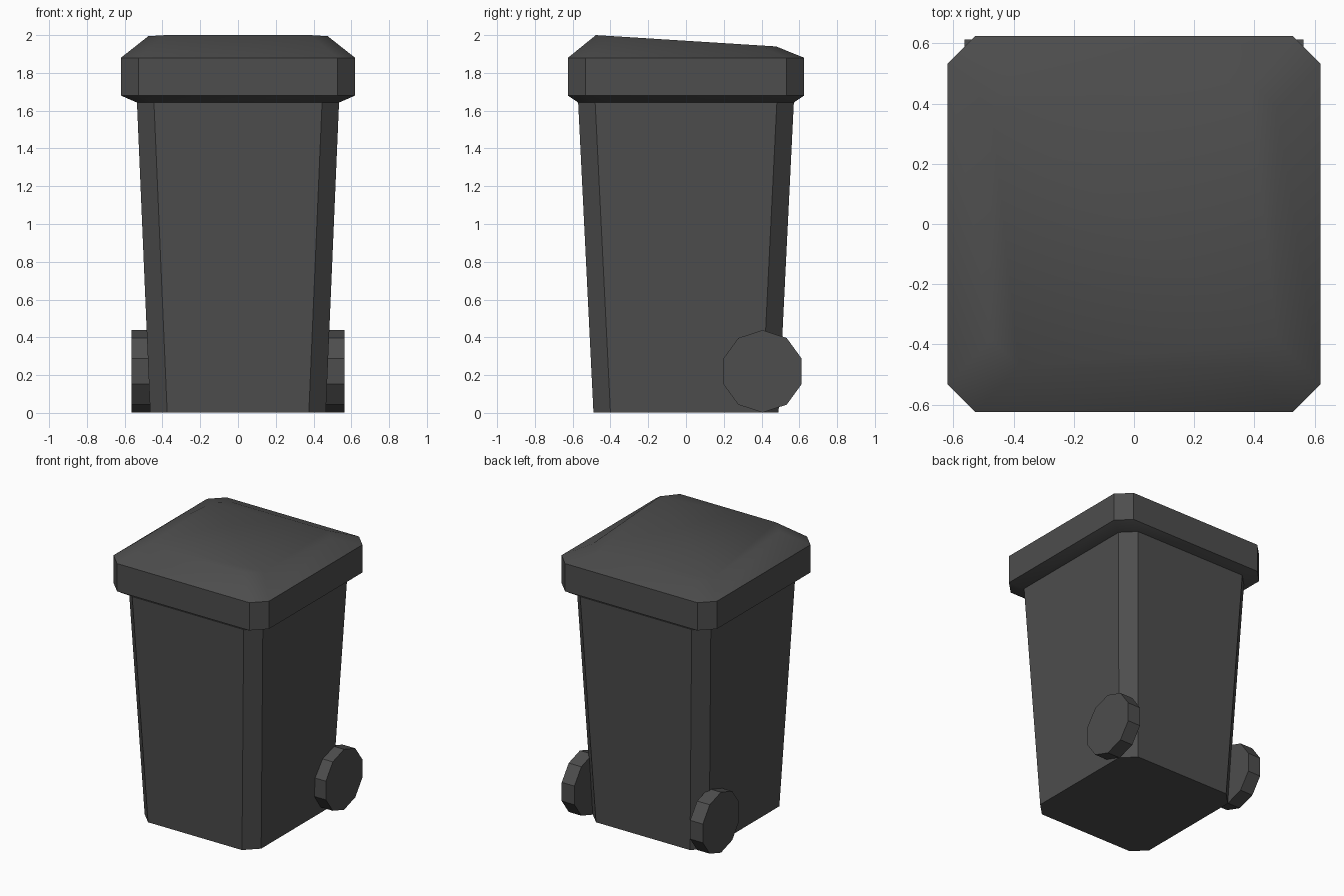
import bpy, bmesh, math

if "Cube" in bpy.data.objects:
    bpy.data.objects.remove(bpy.data.objects["Cube"])

plastic = bpy.data.materials.new("dark grey plastic")
plastic.diffuse_color = (0.075, 0.075, 0.075, 1)
plastic.use_nodes = True
plastic.node_tree.nodes["Principled BSDF"].inputs["Base Color"].default_value = plastic.diffuse_color


def ring(hx, hy, c, z_at):
    """Rectangle with cut corners; z_at gives the height for a given y."""
    pts = [(hx, hy - c), (hx - c, hy), (c - hx, hy), (-hx, hy - c),
           (-hx, c - hy), (c - hx, -hy), (hx - c, -hy), (hx, c - hy)]
    return [(x, y, z_at(y)) for x, y in pts]


def loft(name, rings):
    """Skin a stack of rings and cap both ends."""
    bm = bmesh.new()
    rows = [[bm.verts.new(p) for p in r] for r in rings]
    for a, b in zip(rows, rows[1:]):
        n = len(a)
        for i in range(n):
            j = (i + 1) % n
            bm.faces.new((a[i], a[j], b[j], b[i]))
    bm.faces.new(rows[0][::-1])
    bm.faces.new(rows[-1])
    bmesh.ops.recalc_face_normals(bm, faces=bm.faces[:])
    mesh = bpy.data.meshes.new(name)
    bm.to_mesh(mesh)
    bm.free()
    mesh.materials.append(plastic)
    obj = bpy.data.objects.new(name, mesh)
    bpy.context.collection.objects.link(obj)
    return obj


def level(z):
    return lambda y: z


# Tapered bin body
loft("body", [ring(0.465, 0.49, 0.09, level(0.003)),
              ring(0.535, 0.571, 0.09, level(1.645))])

# Lid with deep rim and a top that slopes down to the back
lid = loft("lid", [ring(0.535, 0.571, 0.09, level(1.643)),
                   ring(0.62, 0.625, 0.092, level(1.68)),
                   ring(0.62, 0.625, 0.092, level(1.88)),
                   ring(0.475, 0.477, 0.093, lambda y: 1.97 - 0.03 * y / 0.477)])
bpy.ops.object.select_all(action='DESELECT')
lid.select_set(True)
bpy.context.view_layer.objects.active = lid
bpy.ops.object.shade_smooth_by_angle(angle=math.radians(40))

# Ten-sided wheels at the back corners
for side, name in ((1, "wheel_right"), (-1, "wheel_left")):
    def disc(x):
        return [(side * x, 0.405 + 0.218 * math.sin(k * math.tau / 10),
                 0.22 + 0.218 * math.cos(k * math.tau / 10)) for k in range(10)]
    loft(name, [disc(0.462), disc(0.563)])
